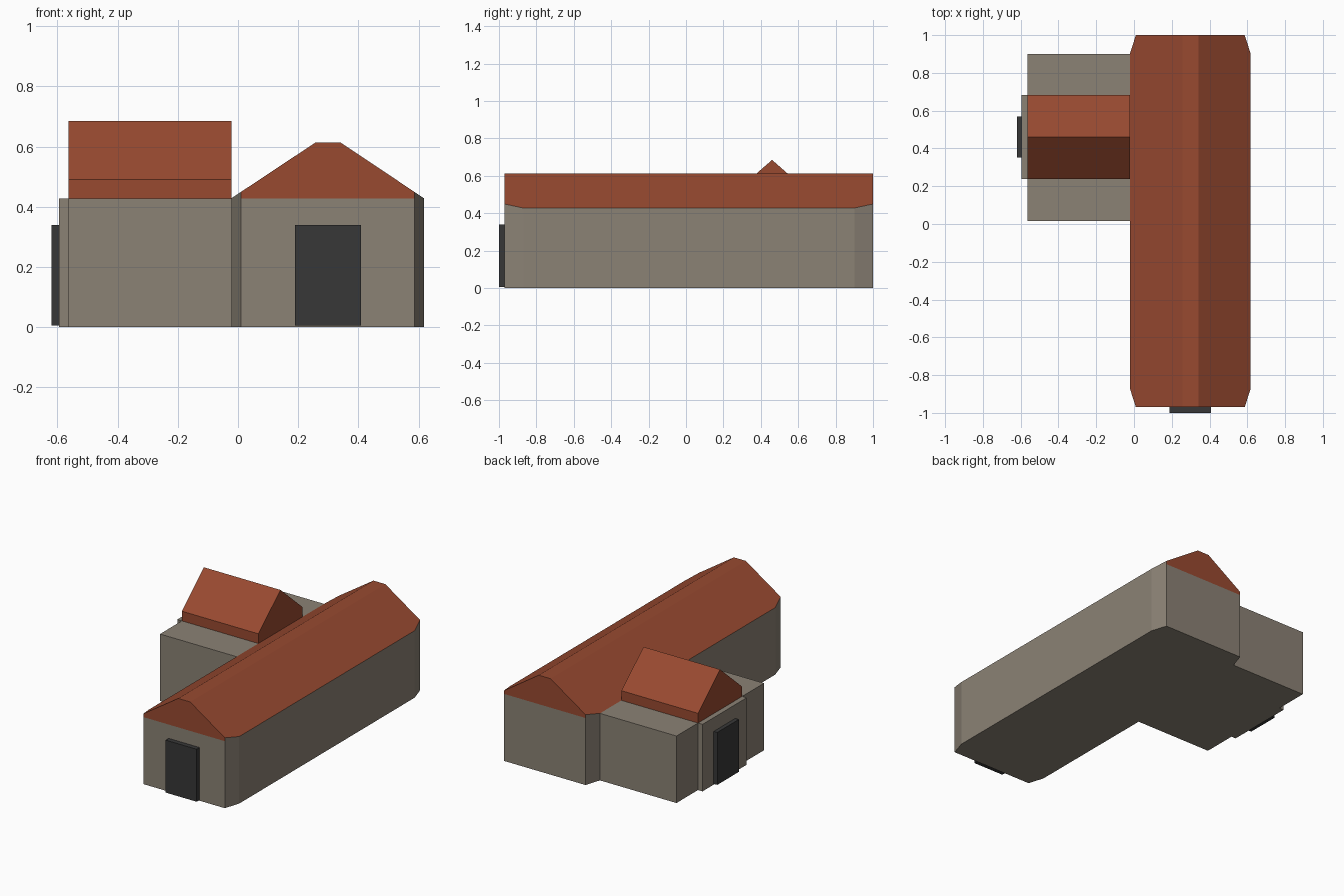
import bpy, bmesh
from mathutils import Vector

if "Cube" in bpy.data.objects:
    bpy.data.objects.remove(bpy.data.objects["Cube"])


def material(name, rgb):
    m = bpy.data.materials.new(name)
    m.diffuse_color = (*rgb, 1)
    m.use_nodes = True
    m.node_tree.nodes["Principled BSDF"].inputs["Base Color"].default_value = m.diffuse_color
    return m


WALL = material("stone wall", (0.258, 0.223, 0.178))
ROOF = material("red roof", (0.315, 0.068, 0.030))
DOOR = material("dark door", (0.039, 0.039, 0.039))


def finish(bm, name, mats):
    bmesh.ops.recalc_face_normals(bm, faces=bm.faces)
    me = bpy.data.meshes.new(name)
    bm.to_mesh(me)
    bm.free()
    for m in mats:
        me.materials.append(m)
    ob = bpy.data.objects.new(name, me)
    bpy.context.collection.objects.link(ob)
    return ob


def prism(points, depth):
    """Extrude a closed polygon along a vector."""
    bm = bmesh.new()
    f = bm.faces.new([bm.verts.new(p) for p in points])
    r = bmesh.ops.extrude_face_region(bm, geom=[f], use_keep_orig=True)
    verts = [v for v in r["geom"] if isinstance(v, bmesh.types.BMVert)]
    bmesh.ops.translate(bm, verts=verts, vec=depth)
    return bm


def box(name, x0, x1, y0, y1, z0, z1, mat):
    pts = [(x0, y0, z0), (x1, y0, z0), (x1, y1, z0), (x0, y1, z0)]
    return finish(prism(pts, (0, 0, z1 - z0)), name, [mat])


# main hall: gabled profile run along y, vertical corners chamfered
X0, X1, Y0, Y1, EAVE, RIDGE = -0.022, 0.618, -0.97, 1.0, 0.428, 0.613
profile = [(X0, 0), (X1, 0), (X1, EAVE), (0.341, RIDGE), (0.257, RIDGE), (X0, EAVE)]
bm = prism([(x, Y0, z) for x, z in profile], (0, Y1 - Y0, 0))


def cut(co, no, cap):
    r = bmesh.ops.bisect_plane(bm, geom=bm.verts[:] + bm.edges[:] + bm.faces[:],
                               dist=1e-5, plane_co=co, plane_no=no, clear_outer=cap)
    if cap:
        edges = [e for e in r["geom_cut"] if isinstance(e, bmesh.types.BMEdge)]
        bmesh.ops.holes_fill(bm, edges=edges, sides=0)


for sx, x in ((-1, X0), (1, X1)):
    for sy, y in ((-1, Y0), (1, Y1)):
        cut((x, y - sy * 0.10, 0), Vector((sx * 0.10, sy * 0.032, 0)).normalized(), True)
cut((0, 0, EAVE), (0, 0, 1), False)
bmesh.ops.recalc_face_normals(bm, faces=bm.faces)
# slopes and gable ends are red above the eave, corner chamfers stay stone
for f in bm.faces:
    corner = abs(f.normal.z) < 0.1 and abs(f.normal.x) > 0.1
    f.material_index = int(f.calc_center_median().z > EAVE + 0.002 and not corner)
finish(bm, "main_hall", [WALL, ROOF])

# side wing with a shallow porch
box("side_wing", -0.563, X0, 0.017, 0.90, 0, EAVE, WALL)
box("wing_porch", -0.595, -0.563, 0.237, 0.683, 0, EAVE, WALL)

# wing roof: low upright sides with a gable on top
gable = [(0.237, EAVE), (0.683, EAVE), (0.683, 0.49), (0.46, 0.685), (0.237, 0.49)]
finish(prism([(-0.563, y, z) for y, z in gable], (X0 + 0.563, 0, 0)), "wing_roof", [ROOF])

# doors
box("front_door", 0.189, 0.408, -1.0, Y0, 0.005, 0.34, DOOR)
box("wing_door", -0.62, -0.595, 0.352, 0.57, 0.005, 0.34, DOOR)
